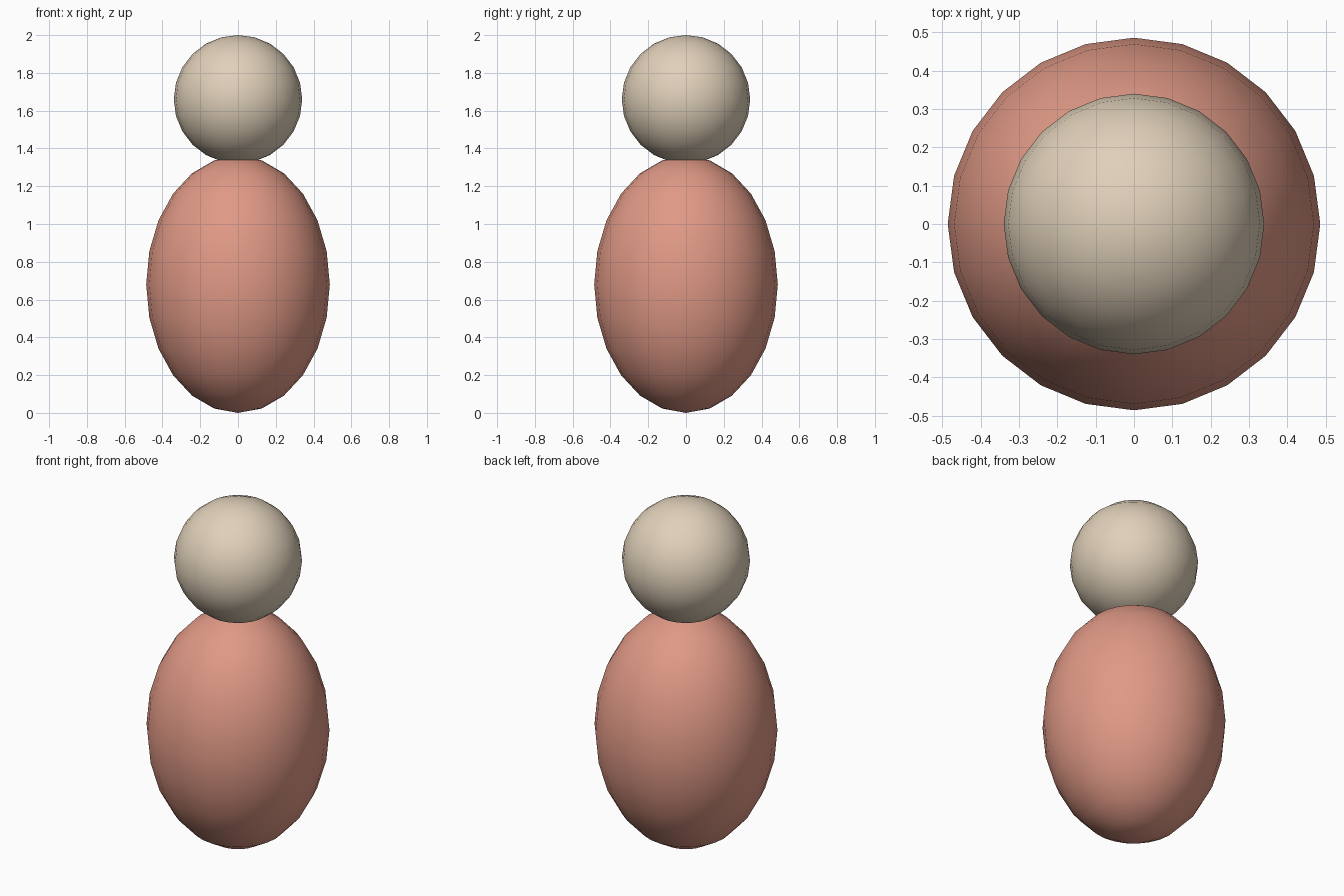
import bpy

if "Cube" in bpy.data.objects:
    bpy.data.objects.remove(bpy.data.objects["Cube"])


def make_material(name, rgb):
    mat = bpy.data.materials.new(name)
    mat.diffuse_color = (*rgb, 1.0)
    mat.use_nodes = True
    mat.node_tree.nodes["Principled BSDF"].inputs["Base Color"].default_value = mat.diffuse_color
    return mat


def ellipsoid(name, centre_z, width_radius, height_radius, mat):
    bpy.ops.mesh.primitive_uv_sphere_add(segments=24, ring_count=12, radius=1,
                                         location=(0, 0, centre_z))
    obj = bpy.context.object
    obj.name = name
    obj.scale = (width_radius, width_radius, height_radius)
    bpy.ops.object.transform_apply(location=False, rotation=False, scale=True)
    bpy.ops.object.shade_smooth()
    obj.data.materials.append(mat)
    return obj


terracotta = make_material("terracotta pink", (0.745, 0.319, 0.238))
cream = make_material("warm cream", (0.745, 0.631, 0.485))

# Egg-shaped body standing on the ground
ellipsoid("body", 0.68, 0.486, 0.68, terracotta)

# Round head, slightly sunk into the body
ellipsoid("head", 1.66, 0.34, 0.34, cream)
